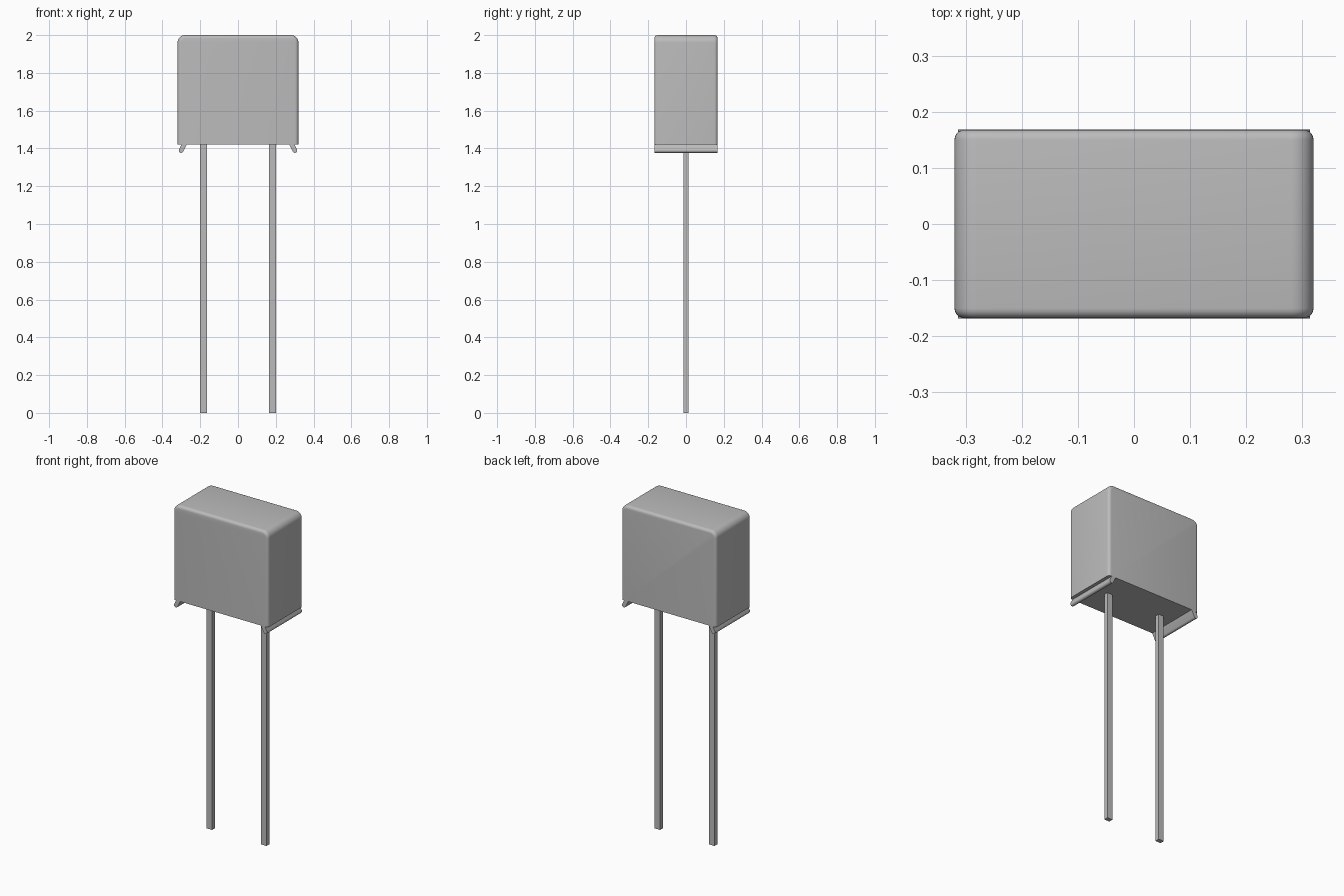
import bpy, bmesh, math
from mathutils import Vector

cube = bpy.data.objects.get("Cube")
if cube:
    bpy.data.objects.remove(cube, do_unlink=True)

grey = bpy.data.materials.new("plain grey")
grey.use_nodes = True
COLOR = (0.5, 0.5, 0.5, 1)
grey.diffuse_color = COLOR
grey.node_tree.nodes["Principled BSDF"].inputs["Base Color"].default_value = COLOR

HX, HY, BOTTOM, TOP = 0.32, 0.168, 1.42, 2.0


def finish(name, bm, smooth=True):
    bmesh.ops.recalc_face_normals(bm, faces=bm.faces)
    mesh = bpy.data.meshes.new(name)
    bm.to_mesh(mesh)
    bm.free()
    mesh.materials.append(grey)
    obj = bpy.data.objects.new(name, mesh)
    bpy.context.collection.objects.link(obj)
    if smooth:
        bpy.ops.object.select_all(action='DESELECT')
        obj.select_set(True)
        bpy.context.view_layer.objects.active = obj
        bpy.ops.object.shade_smooth_by_angle(angle=math.radians(35))
    return obj


def extrude_y(profile, half):
    """Solid made from an x-z outline, swept from -half to +half in y."""
    bm = bmesh.new()
    face = bm.faces.new([bm.verts.new((x, -half, z)) for x, z in profile])
    ext = bmesh.ops.extrude_face_region(bm, geom=[face])
    moved = [v for v in ext["geom"] if isinstance(v, bmesh.types.BMVert)]
    bmesh.ops.translate(bm, verts=moved, vec=(0, 2 * half, 0))
    return bm


def arc(cx, cz, r, a0, a1, n):
    angles = [math.radians(a0 + (a1 - a0) * i / n) for i in range(n + 1)]
    return [(cx + r * math.cos(a), cz + r * math.sin(a)) for a in angles]


# Case: rounded upper corners, softened front and back rims, sharp base
R = 0.04
outline = ([(-HX, BOTTOM), (HX, BOTTOM)]
           + arc(HX - R, TOP - R, R, 0, 90, 8)
           + arc(-HX + R, TOP - R, R, 90, 180, 8))
bm = extrude_y(outline, HY)
rims = [e for e in bm.edges
        if abs(e.verts[0].co.y - e.verts[1].co.y) < 1e-5
        and max(v.co.z for v in e.verts) > BOTTOM + 0.01]
bmesh.ops.bevel(bm, geom=rims, offset=0.018, offset_type='OFFSET',
                segments=5, profile=0.5, affect='EDGES', clamp_overlap=True)
finish("case", bm)

for side, label in ((1, "left"), (-1, "right")):
    # Square wire lead
    bm = bmesh.new()
    bmesh.ops.create_cube(bm, size=1)
    bmesh.ops.scale(bm, verts=bm.verts, vec=(0.036, 0.027, BOTTOM + 0.01))
    bmesh.ops.translate(bm, verts=bm.verts,
                        vec=(side * 0.183, 0, (BOTTOM + 0.01) / 2))
    finish(label + "_lead", bm, smooth=False)

    # Splayed standoff lip with a rounded lower edge
    root, tip, r = Vector((0.280, BOTTOM + 0.01)), Vector((0.301, 1.389)), 0.0125
    a = math.degrees(math.atan2(tip.y - root.y, tip.x - root.x))
    normal = Vector((math.cos(math.radians(a + 90)), math.sin(math.radians(a + 90)))) * r
    lip = ([tuple(root + normal), tuple(root - normal)]
           + arc(tip.x, tip.y, r, a - 90, a + 90, 8))
    bm = extrude_y([(side * x, z) for x, z in lip], HY)
    finish(label + "_standoff_lip", bm)
